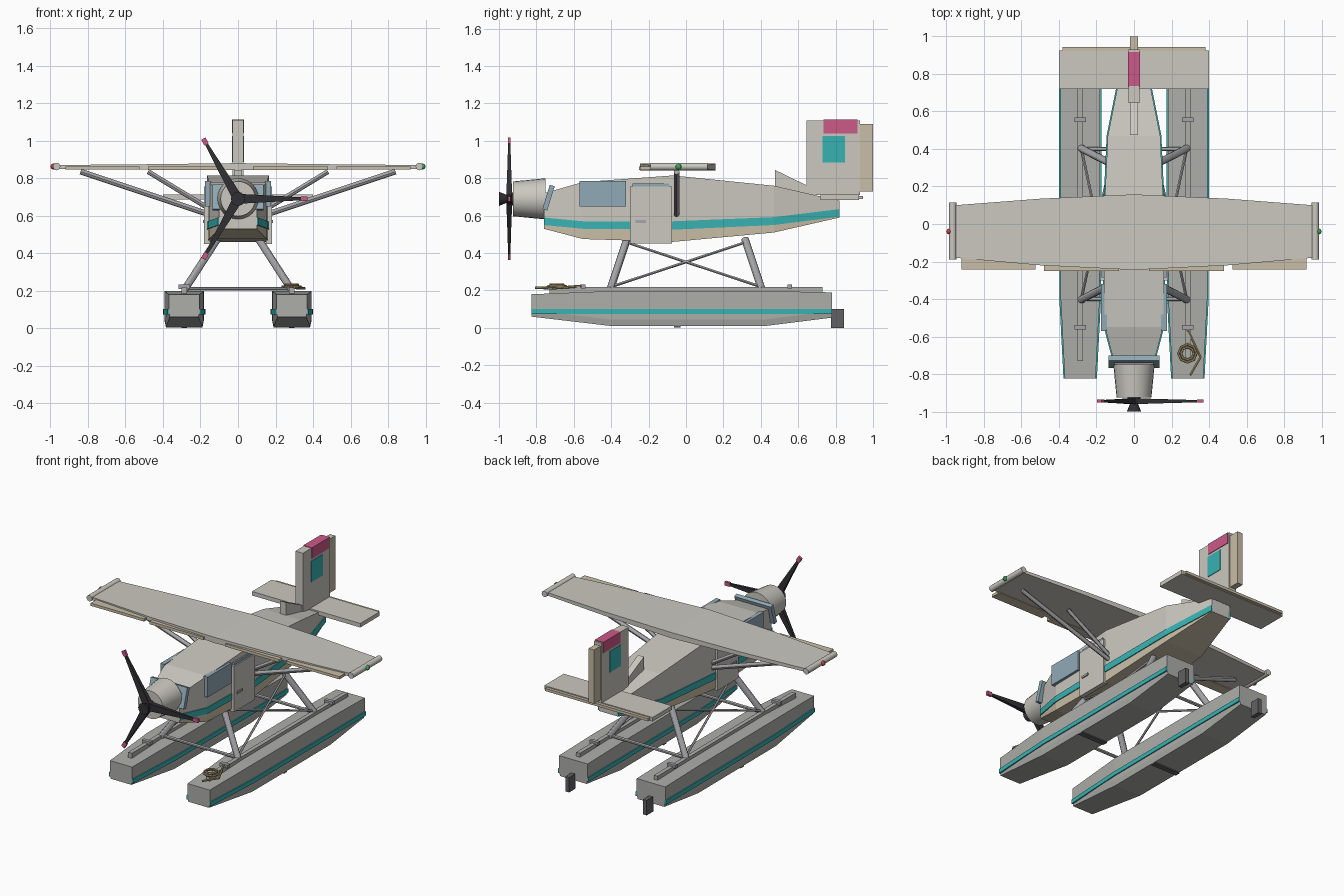
import bpy, bmesh, math
from mathutils import Vector

if "Cube" in bpy.data.objects:
    bpy.data.objects.remove(bpy.data.objects["Cube"])

def mat(name, r, g, b):
    m = bpy.data.materials.new(name)
    m.diffuse_color = (r, g, b, 1)
    m.use_nodes = True
    m.node_tree.nodes["Principled BSDF"].inputs["Base Color"].default_value = m.diffuse_color
    return m

PAINT = mat("warm_grey", .60, .58, .53)
TAN = mat("tan", .58, .51, .38)
TEAL = mat("teal", .04, .45, .45)
PINK = mat("pink", .6, .1, .25)
GLASS = mat("glass", .28, .40, .47)
BLACK = mat("black", .03, .03, .035)
DARK = mat("dark_grey", .12, .12, .13)
METAL = mat("metal", .38, .38, .40)
FLOAT = mat("float_grey", .42, .42, .40)
ROPE = mat("rope", .45, .35, .18)
RED = mat("red", .6, .05, .05)
GREEN = mat("green", .05, .4, .1)

def loft(name, rings, m, second=None, second_sides=()):
    """Skin a list of equal-sized rings of 3D points and cap both ends."""
    bm = bmesh.new()
    vs = [[bm.verts.new(p) for p in r] for r in rings]
    n = len(rings[0])
    for a, b in zip(vs, vs[1:]):
        for k in range(n):
            f = bm.faces.new((a[k], a[(k + 1) % n], b[(k + 1) % n], b[k]))
            f.material_index = 1 if k in second_sides else 0
    bm.faces.new(vs[0])
    bm.faces.new(vs[-1])
    bmesh.ops.recalc_face_normals(bm, faces=bm.faces)
    me = bpy.data.meshes.new(name)
    bm.to_mesh(me)
    bm.free()
    ob = bpy.data.objects.new(name, me)
    bpy.context.collection.objects.link(ob)
    me.materials.append(m)
    if second:
        me.materials.append(second)
    return ob

def box(name, x, y, z, m):
    """Box from (min, max) ranges."""
    ring = lambda yy: [(x[0], yy, z[0]), (x[1], yy, z[0]), (x[1], yy, z[1]), (x[0], yy, z[1])]
    return loft(name, [ring(y[0]), ring(y[1])], m)

def rod(name, a, b, r, m, r2=None, n=12):
    a, b = Vector(a), Vector(b)
    bpy.ops.mesh.primitive_cone_add(vertices=n, radius1=r, radius2=r if r2 is None else r2,
                                    depth=(b - a).length, location=(a + b) / 2)
    ob = bpy.context.object
    ob.rotation_euler = (b - a).to_track_quat('Z', 'Y').to_euler()
    ob.name = name
    ob.data.materials.append(m)
    bpy.ops.object.shade_smooth_by_angle()
    return ob

def sx(s, a, b):
    return tuple(sorted((s * a, s * b)))

# Fuselage: y, half width, belly z, stripe low z, stripe high z, roof z
BODY = [(-.76, .10, .53, .55, .59, .72), (-.55, .155, .475, .53, .57, .78),
        (-.07, .165, .46, .525, .57, .815), (.47, .14, .51, .55, .592, .76),
        (.82, .07, .59, .595, .635, .68)]
loft("fuselage", [[(w, y, zb), (w, y, zs), (w, y, zt), (-w, y, zt), (-w, y, zs), (-w, y, zb)]
                  for y, w, zb, zs, _, zt in BODY], PAINT, TAN, (0, 4, 5))
for s in (-1, 1):
    loft("fuselage_stripe", [[(s * (w - .01), y, a), (s * (w + .006), y, a),
                              (s * (w + .006), y, b), (s * (w - .01), y, b)]
                             for y, w, _, a, b, _ in BODY], TEAL)

# Engine cowl, spinner and propeller
HUB = Vector((0, -.945, .69))
rod("engine_cowl", (0, -.75, .69), (0, -.925, .69), .11, PAINT, .093, 24)
rod("propeller_shaft", (0, -.91, .69), (0, -.96, .69), .035, BLACK)
rod("spinner", (0, -.95, .69), (0, -1, .69), .018, BLACK, .038)
for i in range(3):
    t = math.radians(120 * i)
    u = Vector((math.cos(t), 0, math.sin(t)))
    v = Vector((-math.sin(t), 0, math.cos(t)))
    yv = Vector((0, 1, 0))
    def section(r, w, d):
        return [HUB + u * r + v * w * a + yv * d * b for a, b in ((-1, -1), (1, -1), (1, 1), (-1, 1))]
    loft("propeller_blade", [section(.01, .026, .016), section(.12, .02, .012), section(.34, .008, .006)], BLACK)
    loft("blade_tip", [section(.335, .013, .008), section(.37, .013, .008)], PINK)

# Windscreen, side windows and doors
loft("windscreen", [[(x, -.768, .635), (x, -.742, .628), (x, -.702, .757), (x, -.728, .765)]
                    for x in (-.135, .135)], GLASS)
for s in (-1, 1):
    box("side_window", sx(s, .145, .175), (-.57, -.32), (.65, .785), GLASS)
    box("door", sx(s, .15, .18), (-.30, -.075), (.45, .755), PAINT)
    box("door_window", sx(s, .15, .172), (-.285, -.09), (.66, .772), GLASS)
    box("door_handle", sx(s, .178, .187), (-.27, -.215), (.562, .577), METAL)

# Wing
def wing_ring(x, y0, y1, z0, z1):
    return [(x, y0, z0), (x, y1, z0), (x, y1, z1), (x, y0, z1)]
loft("wing", [wing_ring(-.955, -.18, .10, .85, .87), wing_ring(-.5, -.22, .135, .847, .874),
              wing_ring(0, -.245, .158, .842, .88), wing_ring(.5, -.22, .135, .847, .874),
              wing_ring(.955, -.18, .10, .85, .87)], PAINT)
for s in (-1, 1):
    box("inner_flap", sx(s, .08, .48), (-.25, -.19), (.843, .862), TAN)
    box("outer_aileron", sx(s, .525, .92), (-.243, -.17), (.845, .863), TAN)
    rod("wingtip_cap", (s * .967, -.19, .862), (s * .967, .115, .862), .02, PAINT)
    bpy.ops.mesh.primitive_uv_sphere_add(segments=12, ring_count=8, radius=.016, location=(s * .984, -.04, .862))
    lamp = bpy.context.object
    lamp.name = "navigation_light"
    lamp.data.materials.append(GREEN if s > 0 else RED)
    rod("outer_wing_strut", (s * .15, -.05, .605), (s * .84, -.05, .835), .015, METAL)
    rod("inner_wing_strut", (s * .15, -.05, .635), (s * .48, -.05, .835), .013, METAL)

# Tail
box("tailplane", (-.4, .4), (.72, .925), (.685, .712), PAINT)
box("elevator", (-.38, .38), (.915, .945), (.688, .706), TAN)
box("tail_fin", (-.028, .028), (.645, .93), (.71, 1.11), PAINT)
box("rudder", (-.02, .02), (.92, 1.0), (.73, 1.09), TAN)
box("fin_top_band", (-.032, .032), (.735, .918), (1.04, 1.113), PINK)
box("fin_panel", (-.032, .032), (.73, .85), (.885, 1.025), TEAL)
loft("dorsal_fillet", [[(x, .475, .74), (x, .475, .845), (x, .66, .755), (x, .66, .70)]
                       for x in (-.022, .022)], PAINT)

# Floats: y, half width, bottom z, top z
HULL = [(-.825, .082, .06, .18), (-.4, .104, .01, .197), (.42, .106, .01, .197), (.78, .106, .055, .19)]
for s in (-1, 1):
    c = s * .287
    loft("float", [[(c - w * .93, y, a), (c + w * .93, y, a), (c + w, y, a + .035), (c + w, y, b),
                    (c - w, y, b), (c - w, y, a + .035)] for y, w, a, b in HULL], FLOAT)
    for k in (-1, 1):
        loft("float_stripe", [[(c + k * (w - .008), y, .073), (c + k * (w + .007), y, .073),
                               (c + k * (w + .007), y, .101), (c + k * (w - .008), y, .101)]
                              for y, w, _, _ in HULL], TEAL)
    box("deck_rail", (c - .014, c + .014), (-.73, .73), (.18, .218), FLOAT)
    box("hull_step", (c - .098, c + .098), (-.065, -.03), (.003, .03), DARK)
    box("water_rudder", (c - .014, c + .014), (.775, .845), (0, .1), DARK)
    for y in (-.55, .555):
        box("cleat", (c - .03, c + .03), (y - .012, y + .012), (.21, .232), METAL)
    # Float struts and crossed bracing
    for e in (-1, 1):
        rod("float_strut", (s * .11, e * .315, .475), (s * .285, e * .405, .205), .02, METAL)
        rod("brace_wire", (s * .13, e * .31, .455), (s * .28, -e * .40, .22), .007, METAL)
for y in (-.4, .4):
    rod("spreader_bar", (-.285, y, .21), (.285, y, .21), .01, METAL)

# Mooring rope: coil and loose end
for r, z in ((.048, .222), (.034, .232)):
    bpy.ops.mesh.primitive_torus_add(major_radius=r, minor_radius=.007, major_segments=8,
                                     minor_segments=6, location=(.285, -.69, z))
    bpy.context.object.name = "rope_coil"
    bpy.context.object.data.materials.append(ROPE)
path = [(.28, -.55, .225), (.355, -.71, .212), (.30, -.805, .215)]
for a, b in zip(path, path[1:]):
    rod("rope_end", a, b, .007, ROPE, n=6)
